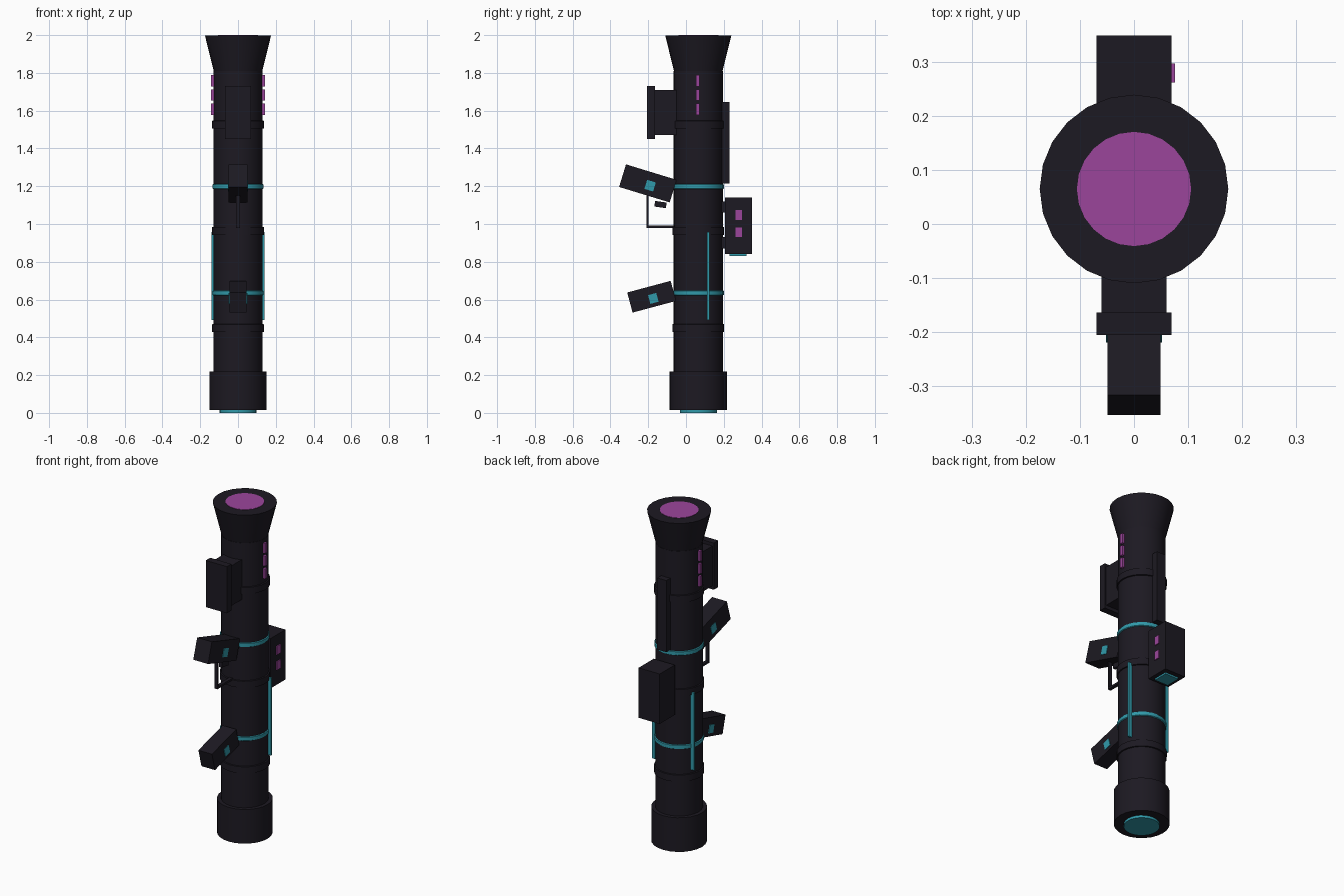
import bpy, math

if "Cube" in bpy.data.objects:
    bpy.data.objects.remove(bpy.data.objects["Cube"])

CY = 0.065  # tube axis position in y


def material(name, rgb):
    m = bpy.data.materials.new(name)
    m.diffuse_color = (*rgb, 1)
    m.use_nodes = True
    m.node_tree.nodes["Principled BSDF"].inputs["Base Color"].default_value = m.diffuse_color
    return m


DARK = material("dark_metal", (0.012, 0.010, 0.016))
CYAN = material("cyan_glow", (0.03, 0.32, 0.40))
PURPLE = material("purple_glow", (0.33, 0.06, 0.33))


def lathe(name, profile, mat, n=24):
    """Revolve (radius, z) points around the tube axis, capping both ends."""
    verts, faces = [], []
    for r, z in profile:
        for i in range(n):
            a = 2 * math.pi * i / n
            verts.append((r * math.cos(a), r * math.sin(a), z))
    for k in range(len(profile) - 1):
        for i in range(n):
            j = (i + 1) % n
            faces.append((k * n + i, k * n + j, (k + 1) * n + j, (k + 1) * n + i))
    faces.append(tuple(reversed(range(n))))
    faces.append(tuple(range(len(verts) - n, len(verts))))
    me = bpy.data.meshes.new(name)
    me.from_pydata(verts, [], faces)
    me.materials.append(mat)
    ob = bpy.data.objects.new(name, me)
    ob.location.y = CY
    bpy.context.collection.objects.link(ob)
    bpy.ops.object.select_all(action='DESELECT')
    ob.select_set(True)
    bpy.context.view_layer.objects.active = ob
    bpy.ops.object.shade_smooth_by_angle(angle=math.radians(30))
    return ob


def box(name, center, size, mat=DARK, tilt=0):
    """Box by centre and full size, tilted about x in degrees."""
    bpy.ops.mesh.primitive_cube_add(size=1, location=center,
                                    rotation=(math.radians(tilt), 0, 0))
    ob = bpy.context.object
    ob.name = name
    ob.scale = size
    ob.data.materials.append(mat)
    return ob


# Main tube, base cap and flared muzzle
lathe("tube", [(0.13, 0.03), (0.13, 1.81)], DARK)
lathe("base_cap", [(0.152, 0.015), (0.152, 0.22)], DARK)
lathe("muzzle_flare", [(0.126, 1.80), (0.175, 1.998)], DARK)
lathe("base_light", [(0.098, 0.0), (0.098, 0.02)], CYAN)
lathe("muzzle_light", [(0.106, 1.98), (0.106, 2.0)], PURPLE)

# Dark reinforcing bands and cyan light rings
for z in (0.449, 0.963, 1.526):
    lathe("band", [(0.128, z - 0.022), (0.137, z - 0.020),
                   (0.137, z + 0.020), (0.128, z + 0.022)], DARK)
for z in (0.635, 1.198):
    lathe("light_ring", [(0.129, z - 0.014), (0.135, z - 0.010),
                         (0.135, z + 0.010), (0.129, z + 0.014)], CYAN)

# Front sight housing
box("sight_body", (0, -0.11, 1.59), (0.12, 0.12, 0.24))
box("sight_plate", (0, -0.185, 1.59), (0.14, 0.042, 0.28))

# Tilted grips with cyan side insets
box("rear_grip", (0, -0.202, 1.215), (0.098, 0.28, 0.125), tilt=-17)
box("front_grip", (0, -0.182, 0.615), (0.09, 0.238, 0.11), tilt=15)
for s in (-1, 1):
    box("rear_grip_light", (s * 0.048, -0.19, 1.203), (0.008, 0.048, 0.05), CYAN, -17)
    box("front_grip_light", (s * 0.045, -0.173, 0.606), (0.008, 0.045, 0.048), CYAN, 15)

# Trigger and its guard
box("trigger", (0, -0.135, 1.103), (0.02, 0.062, 0.03), tilt=-8)
box("guard_post", (0, -0.204, 1.08), (0.02, 0.012, 0.20))
box("guard_bar", (0, -0.13, 0.985), (0.02, 0.16, 0.012))

# Back rail and power pack
box("back_rail", (0, 0.209, 1.43), (0.06, 0.042, 0.43))
box("power_pack", (0, 0.278, 0.99), (0.14, 0.143, 0.30))
for z in (0.90, 1.09):
    box("pack_mount", (0, 0.20, z), (0.08, 0.04, 0.06))
box("pack_bottom_light", (0, 0.276, 0.836), (0.09, 0.09, 0.012), CYAN)
for z in (0.956, 1.048):
    box("pack_side_light", (0.07, 0.28, z), (0.012, 0.035, 0.052), PURPLE)

# Side light strips and purple dashes on both sides
for s in (-1, 1):
    box("side_strip", (s * 0.129, 0.118, 0.725), (0.022, 0.011, 0.465), CYAN)
    for z in (1.607, 1.683, 1.759):
        box("side_dash", (s * 0.134, 0.062, z), (0.018, 0.02, 0.06), PURPLE)
